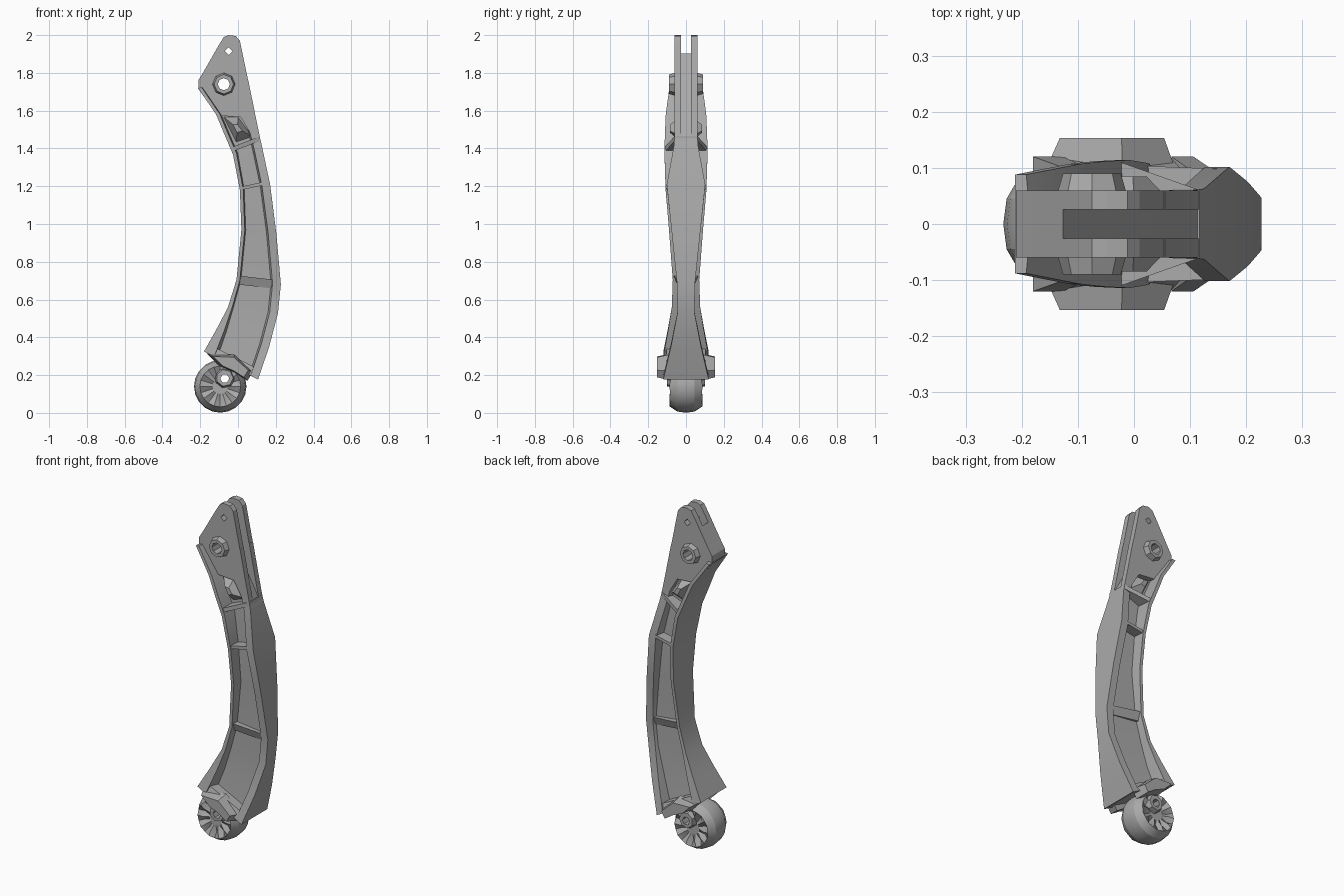
import bpy, bmesh, math
from mathutils import Vector

cube = bpy.data.objects.get("Cube")
if cube:
    bpy.data.objects.remove(cube, do_unlink=True)

grey = bpy.data.materials.new("plain grey")
grey.use_nodes = True
grey.diffuse_color = (0.4, 0.4, 0.4, 1)
grey.node_tree.nodes["Principled BSDF"].inputs["Base Color"].default_value = (0.4, 0.4, 0.4, 1)


def finish(name, bm):
    bmesh.ops.recalc_face_normals(bm, faces=bm.faces[:])
    mesh = bpy.data.meshes.new(name)
    bm.to_mesh(mesh)
    bm.free()
    mesh.materials.append(grey)
    ob = bpy.data.objects.new(name, mesh)
    bpy.context.collection.objects.link(ob)
    return ob


def loft(name, rings):
    """Skin a list of closed rings and cap both ends."""
    bm = bmesh.new()
    rows = [[bm.verts.new(p) for p in ring] for ring in rings]
    n = len(rows[0])
    for a, b in zip(rows, rows[1:]):
        for i in range(n):
            j = (i + 1) % n
            bm.faces.new((a[i], a[j], b[j], b[i]))
    bm.faces.new(rows[0])
    bm.faces.new(rows[-1])
    return finish(name, bm)


def plate(name, outline, y0, y1, taper=1.0):
    """Extrude an x-z outline from y0 to y1, scaling the far end."""
    cx = sum(p[0] for p in outline) / len(outline)
    cz = sum(p[1] for p in outline) / len(outline)
    far = [(cx + (x - cx) * taper, y1, cz + (z - cz) * taper) for x, z in outline]
    return loft(name, [[(x, y0, z) for x, z in outline], far])


def disc(x, z, r, sides):
    turn = math.tau / sides
    return [(x + r * math.cos(i * turn), z + r * math.sin(i * turn)) for i in range(sides)]


def cut(ob, cutters):
    for c in cutters:
        m = ob.modifiers.new("cut", "BOOLEAN")
        m.operation = "DIFFERENCE"
        m.solver = "EXACT"
        m.object = c
        bpy.context.view_layer.objects.active = ob
        bpy.ops.object.modifier_apply(modifier=m.name)


# Stations along the arm: inner x, z, half width, outer x, z, half width, inner flange
stations = [
    (-0.212, 1.72, 0.088, 0.055, 1.76, 0.06, 0.02),
    (-0.116, 1.58, 0.107, 0.087, 1.60, 0.06, 0.02),
    (-0.07, 1.47, 0.112, 0.105, 1.50, 0.06, 0.02),
    (-0.026, 1.366, 0.114, 0.125, 1.42, 0.063, 0.02),
    (0.01, 1.18, 0.108, 0.17, 1.21, 0.102, 0.018),
    (0.018, 0.97, 0.09, 0.203, 0.95, 0.075, 0.018),
    (-0.008, 0.705, 0.07, 0.227, 0.68, 0.047, 0.018),
    (-0.053, 0.56, 0.075, 0.212, 0.53, 0.045, 0.022),
    (-0.11, 0.45, 0.095, 0.165, 0.35, 0.08, 0.04),
    (-0.18, 0.325, 0.12, 0.106, 0.177, 0.12, 0.06),
]


def beam_ring(s):
    """I-shaped cross-section between the inner and outer edge."""
    a, b = Vector((s[0], 0, s[1])), Vector((s[3], 0, s[4]))
    wi, wo = s[2], s[5]
    web = max(0.03, 0.42 * min(wi, wo))
    length = (b - a).length
    ti, to = s[6] / length, 0.044 / length
    half = [(0, wi), (ti, wi), (ti * 1.3, web), (1 - to * 1.2, web), (1 - to, wo), (1, wo)]
    side = [a.lerp(b, t) + Vector((0, w, 0)) for t, w in half]
    return side + [Vector((p.x, -p.y, p.z)) for p in reversed(side)]


def rib_ring(s, shift, inset=0.96):
    return [(s[i] + (0.004 if i == 0 else -0.008), sign * s[i + 2] * inset, s[i + 1] + shift)
            for i, sign in ((0, -1), (0, 1), (3, 1), (3, -1))]


def between(a, b, t):
    return [p + (q - p) * t for p, q in zip(a, b)]


arm = loft("arm", [beam_ring(s) for s in stations])

# Cross ribs in the side pockets and the rim closing the lower end
loft("upper_rib", [rib_ring(stations[3], 0.02), rib_ring(stations[3], 0.045)])
loft("middle_rib", [rib_ring(stations[4], 0.0), rib_ring(stations[4], 0.018)])
loft("lower_rib", [rib_ring(stations[6], -0.025, 0.65), rib_ring(stations[6], 0.022)])
rim_top = between(stations[-1], stations[-2], 0.3)
loft("lower_rim", [rib_ring(stations[-1], 0.003, 0.98), rib_ring(rim_top, 0, 0.92)])

# Forked head plate
head = plate("head", [(-0.075, 1.99), (-0.05, 2.0), (-0.012, 1.995), (0.01, 1.97), (0.12, 1.44),
                      (0.08, 1.455), (0.015, 1.565), (-0.11, 1.575), (-0.21, 1.715),
                      (-0.21, 1.76), (-0.18, 1.81), (-0.1, 1.95)], -0.06, 0.06)

# Wheel with faceted, star-shaped side faces
WX, WZ, SIDES = -0.094, 0.14, 20


def wheel_ring(y, r, star=0.0):
    pts = disc(WX, WZ, r, SIDES)
    side = 1 if y > 0 else -1
    return [(x, y - side * star * (i % 2), z) for i, (x, z) in enumerate(pts)]


half_wheel = [(0.07, 0.04, 0), (0.088, 0.078, 0.025), (0.088, 0.108, 0.004), (0.045, 0.133, 0)]
wheel = loft("wheel", [wheel_ring(-y, r, d) for y, r, d in half_wheel] + [wheel_ring(0, 0.139)]
             + [wheel_ring(y, r, d) for y, r, d in reversed(half_wheel)])

bosses, hubs = [], []
for s, label in ((-1, "front"), (1, "back")):
    # Pivot boss on the head
    bosses.append(plate(label + "_pivot_boss", disc(-0.075, 1.74, 0.066, 8), s * 0.04, s * 0.09, 0.78))
    # Faceted gusset under the head
    plate(label + "_gusset", [(-0.08, 1.57), (0.0, 1.57), (0.08, 1.46), (-0.01, 1.43)],
          s * 0.025, s * 0.085, 0.3)
    # Cheek holding the wheel axle
    plate(label + "_axle_cheek", [(-0.165, 0.315), (-0.02, 0.31), (0.08, 0.22), (0.05, 0.17),
                                  (-0.02, 0.215), (-0.1, 0.25)], s * 0.08, s * 0.153, 0.76)
    # Axle hub
    hubs.append(plate(label + "_axle_hub", disc(-0.07, 0.185, 0.06, 7), s * 0.05, s * 0.1, 0.75))

# Slot and holes
slot = plate("slot_cutter", [(-0.135, 1.92), (0.12, 1.45), (0.3, 1.45), (0.3, 2.2), (-0.135, 2.2)],
             -0.026, 0.026)
pivot_hole = plate("pivot_hole_cutter", disc(-0.075, 1.74, 0.032, 8), -0.3, 0.3)
pin_hole = plate("pin_hole_cutter", disc(-0.05, 1.915, 0.02, 4), -0.3, 0.3)
axle_hole = plate("axle_hole_cutter", disc(-0.07, 0.182, 0.024, 6), -0.3, 0.3)
cut(head, [slot, pivot_hole, pin_hole])
cut(arm, [slot, pivot_hole])
cut(wheel, [axle_hole])
for ob in bosses:
    cut(ob, [pivot_hole])
for ob in hubs:
    cut(ob, [axle_hole])
for ob in (slot, pivot_hole, pin_hole, axle_hole):
    bpy.data.objects.remove(ob, do_unlink=True)

# Soften only the gentle bends
bpy.ops.object.select_all(action="DESELECT")
for ob in (arm, wheel):
    ob.select_set(True)
bpy.context.view_layer.objects.active = arm
bpy.ops.object.shade_smooth_by_angle(angle=math.radians(22))
